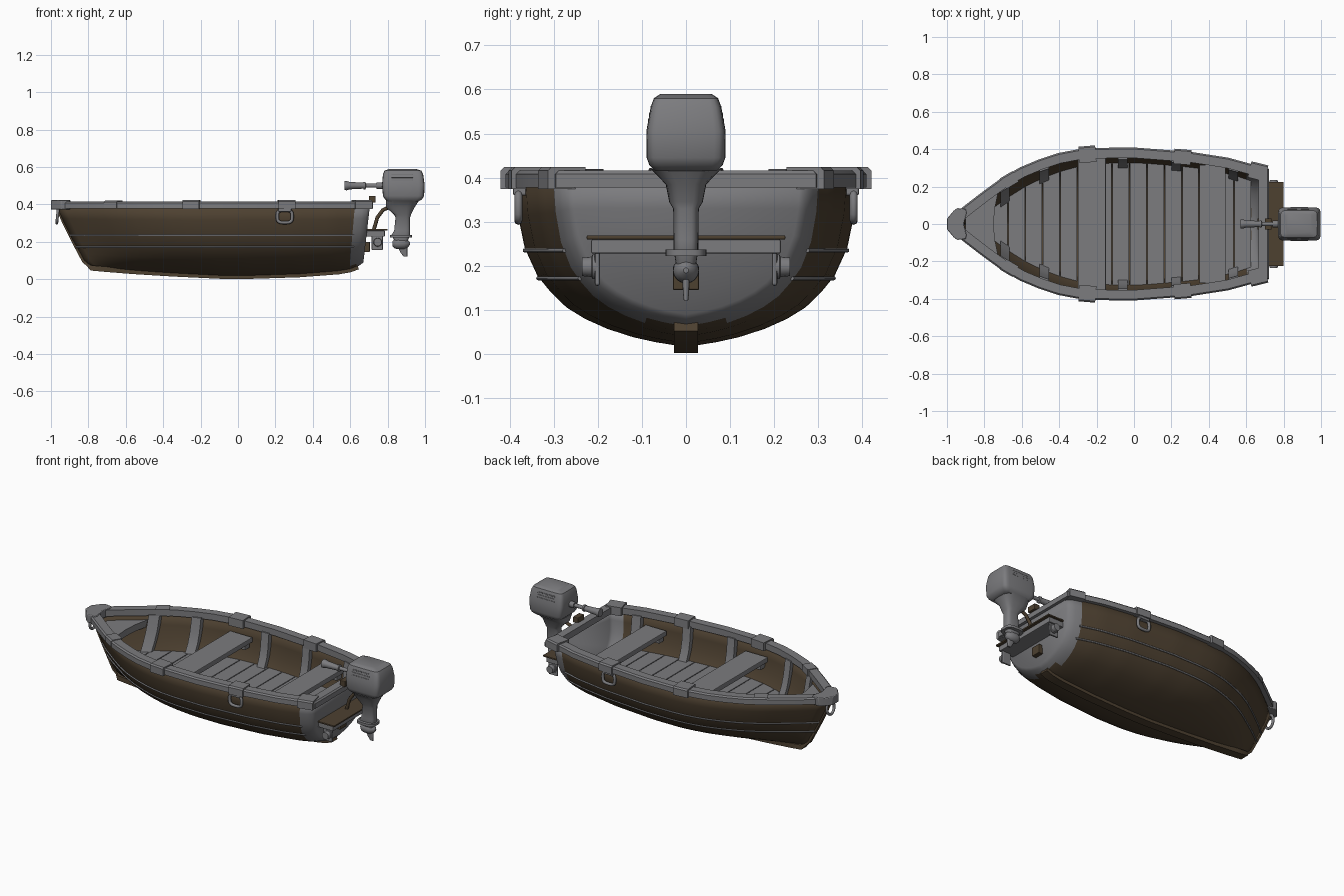
import bpy, bmesh, math
from mathutils import Vector

if "Cube" in bpy.data.objects:
    bpy.data.objects.remove(bpy.data.objects["Cube"])

def material(name, rgb):
    m = bpy.data.materials.new(name)
    m.use_nodes = True
    m.diffuse_color = (*rgb, 1)
    m.node_tree.nodes["Principled BSDF"].inputs["Base Color"].default_value = (*rgb, 1)
    return m

GREY = material("grey", (0.2, 0.2, 0.21))
BROWN = material("dark_brown", (0.075, 0.052, 0.03))

# ---- helpers ----
def link(name, data, *mats):
    ob = bpy.data.objects.new(name, data)
    bpy.context.collection.objects.link(ob)
    for m in mats:
        data.materials.append(m)
    return ob

def mesh(name, verts, faces, *mats, smooth=35, bevel=0):
    me = bpy.data.meshes.new(name)
    me.from_pydata(verts, [], faces)
    bm = bmesh.new()
    bm.from_mesh(me)
    bmesh.ops.remove_doubles(bm, verts=bm.verts, dist=1e-5)
    bmesh.ops.recalc_face_normals(bm, faces=bm.faces)
    bm.to_mesh(me)
    bm.free()
    ob = link(name, me, *mats)
    if bevel:
        mod = ob.modifiers.new("soft_edges", 'BEVEL')
        mod.width, mod.segments = bevel, 2
    if smooth:
        bpy.ops.object.select_all(action='DESELECT')
        bpy.context.view_layer.objects.active = ob
        ob.select_set(True)
        bpy.ops.object.shade_smooth_by_angle(angle=math.radians(smooth))
    return ob

def loft(name, rings, mat, closed=False, **kw):
    n = len(rings[0])
    faces = [(a * n + i, a * n + (i + 1) % n, b * n + (i + 1) % n, b * n + i)
             for a, b in zip(range(len(rings) - 1), range(1, len(rings))) for i in range(n)]
    if closed:
        a = (len(rings) - 1) * n
        faces += [(a + i, a + (i + 1) % n, (i + 1) % n, i) for i in range(n)]
    else:
        faces += [tuple(range(n)), tuple(range((len(rings) - 1) * n, len(rings) * n))]
    return mesh(name, [v for r in rings for v in r], faces, mat, **kw)

def prism(name, outline, z0, z1, mat, **kw):
    return loft(name, [[(x, y, z) for x, y in outline] for z in (z0, z1)], mat, **kw)

def box(name, x, y, z, mat, bevel=0.004):
    return prism(name, [(x[0], y[0]), (x[1], y[0]), (x[1], y[1]), (x[0], y[1])], *z, mat,
                 smooth=0, bevel=bevel)

def lathe(name, origin, axis, profile, mat, sides=16):
    q = Vector((0, 0, 1)).rotation_difference(Vector(axis))
    return loft(name, [[Vector(origin) + q @ Vector((r * math.cos(k * math.tau / sides),
                r * math.sin(k * math.tau / sides), h)) for k in range(sides)]
                for h, r in profile], mat)

def tube(name, pts, r, mat, closed=False):
    cu = bpy.data.curves.new(name, 'CURVE')
    cu.dimensions, cu.bevel_depth, cu.bevel_resolution, cu.use_fill_caps = '3D', r, 2, True
    sp = cu.splines.new('POLY')
    sp.points.add(len(pts) - 1)
    for p, c in zip(sp.points, pts):
        p.co = (*c, 1)
    sp.use_cyclic_u = closed
    return link(name, cu, mat)

def interp(table, x):
    if x <= table[0][0]:
        return table[0][1]
    for (a, u), (b, v) in zip(table, table[1:]):
        if x <= b:
            return u + (v - u) * (x - a) / (b - a)
    return table[-1][1]

# ---- hull shape ----
TOP, BOW, STERN = 0.39, -0.97, 0.70
WIDTH = [(-0.97, 0.012), (-0.9, 0.075), (-0.8, 0.152), (-0.7, 0.225), (-0.6, 0.283), (-0.5, 0.325),
         (-0.4, 0.358), (-0.3, 0.377), (-0.2, 0.385), (0, 0.387), (0.3, 0.364), (0.5, 0.333), (0.7, 0.278)]
KEEL = [(-0.97, 0.06), (-0.9, 0.053), (-0.75, 0.041), (-0.5, 0.028), (-0.2, 0.016), (0, 0.016),
        (0.3, 0.024), (0.55, 0.04), (0.62, 0.05), (0.67, 0.066), (0.7, 0.09)]
STEM = [(0.04, -0.74), (0.06, -0.785), (0.096, -0.825), (0.2, -0.88), (0.3, -0.93), (0.39, -0.968)]
SECTION = [(0, 0), (0.03, 0.18), (0.06, 0.31), (0.11, 0.46), (0.17, 0.59), (0.24, 0.7), (0.33, 0.79),
           (0.43, 0.87), (0.6, 0.945), (0.8, 0.985), (1, 1)]

def stern(z):
    return 0.66 + 0.045 * z / TOP

def hull_point(gx, h, f):
    zk = interp(KEEL, gx)
    z = zk + (TOP - zk) * h
    s = (gx - BOW) / (STERN - BOW)
    return (interp(STEM, z) * (1 - s) + stern(z) * s, interp(WIDTH, gx) * f, z)

def half_width(x, z):
    s = (x - interp(STEM, z)) / (stern(z) - interp(STEM, z))
    gx = BOW + s * (STERN - BOW)
    zk = interp(KEEL, gx)
    return interp(WIDTH, gx) * interp(SECTION, (z - zk) / (TOP - zk))

# ---- hull shell, grey around the rounded transom ----
N = 40
stations = [(BOW + (0.62 - BOW) * i / N, 1) for i in range(N + 1)] + [(0.66, 1), (0.685, 0.98), (STERN, 0.93)]
row = [(h, -f) for h, f in SECTION[:0:-1]] + SECTION
w = len(row)
verts = [hull_point(g, h, f * k) for g, k in stations for h, f in row]
faces = [(i * w + j, i * w + j + 1, (i + 1) * w + j + 1, (i + 1) * w + j)
         for i in range(len(stations) - 1) for j in range(w - 1)]
faces.append(tuple(range((len(stations) - 1) * w, len(stations) * w)))
hull = mesh("hull", verts, faces, BROWN, GREY, smooth=50)
for p in hull.data.polygons:
    p.material_index = int(max(hull.data.vertices[v].co.x for v in p.vertices) > 0.635)
shell = hull.modifiers.new("thickness", 'SOLIDIFY')
shell.thickness, shell.offset = 0.014, -1

# ---- keel and stem strip ----
line = [(interp(STEM, z) - 0.002, z) for z in (0.37, 0.3, 0.2, 0.12, 0.096, 0.075)]
line += [hull_point(g, 0, 0)[::2] for g, _ in KEEL[:-1]]
rings = []
for i, (x, z) in enumerate(line):
    d = Vector(line[min(i + 1, len(line) - 1)]) - Vector(line[max(i - 1, 0)])
    n = Vector((d.y, -d.x)).normalized() * (0.007 if i < 6 else 0.014)
    wy = 0.012 if i < 6 else 0.027
    rings.append([(x + k * n.x, y, z + k * n.y) for k, y in ((1, -wy), (1, wy), (-1, wy), (-1, -wy))])
loft("keel", rings, BROWN)

# ---- rub strakes ----
for z in (0.235, 0.172):
    x0 = interp(STEM, z)
    xs = [x0 + (0.62 - x0) * i / 40 for i in range(41)]
    for side in (-1, 1):
        tube("rub_strake", [(x, side * (half_width(x, z) + 0.002), z) for x in xs], 0.005, GREY)

# ---- gunwale rail, with wider caps on it ----
def rail(name, path, out, inn, z0, z1, closed=False):
    rings, n = [], len(path)
    for i, p in enumerate(path):
        a = path[i - 1] if i or closed else p
        b = path[(i + 1) % n] if i < n - 1 or closed else p
        na, nb = [Vector((-d[1], d[0])).normalized() if d[0] or d[1] else None
                  for d in ((p[0] - a[0], p[1] - a[1]), (b[0] - p[0], b[1] - p[1]))]
        m = ((na or nb) + (nb or na)).normalized()
        m /= max(m.dot(na or nb), 0.6)
        rings.append([(p[0] + m.x * k, p[1] + m.y * k, z) for k, z in
                      ((out, z0), (out, z1 - 0.008), (out - 0.008, z1), (-inn, z1), (-inn, z0))])
    return loft(name, rings, GREY, closed=closed)

rail("gunwale_rail", WIDTH + [(x, -y) for x, y in reversed(WIDTH)], 0.022, 0.034, 0.378, 0.416, True)
for x, half, wide, z0, z1 in ((-0.67, 0.033, 0.003, 0.38, 0.42), (-0.25, 0.045, 0.014, 0.374, 0.424),
                              (0.26, 0.045, 0.01, 0.374, 0.424), (0.665, 0.045, 0.014, 0.374, 0.424)):
    for side in (-1, 1):
        seg = [(x + side * k * half, side * interp(WIDTH, x + side * k * half)) for k in (-1, 1)]
        rail("gunwale_cap", seg, 0.022 + wide, 0.038 + wide, z0, z1)
prism("bow_cap", [(-1, -0.028), (-0.965, -0.07), (-0.945, -0.085), (-0.9, -0.08), (-0.895, -0.06),
                  (-0.91, 0), (-0.895, 0.06), (-0.9, 0.08), (-0.945, 0.085), (-0.965, 0.07), (-1, 0.028)],
      0.372, 0.422, GREY, bevel=0.004)

# ---- bow deck ----
xs = [-0.9, -0.86, -0.82, -0.77, -0.725]
edge = [(x, half_width(x, 0.315) - 0.006) for x in xs]
prism("bow_deck", edge + [(-0.745, 0.08), (-0.75, 0), (-0.745, -0.08)] + [(x, -y) for x, y in reversed(edge)],
      0.31, 0.35, GREY)

# ---- floor planks ----
FLOOR, step = 0.19, 0.093
for i in range(15):
    a, b = -0.765 + i * step, -0.765 + (i + 1) * step - 0.005
    ya, yb = [max(half_width(x, FLOOR - 0.015) - 0.008, 0.02) for x in (a, b)]
    prism("floor_plank", [(a, -ya), (b, -yb), (b, yb), (a, ya)], FLOOR - 0.015, FLOOR, GREY, smooth=0)

# ---- ribs ----
for x in (-0.69, -0.48, -0.06, 0.225, 0.53):
    for side in (-1, 1):
        rings = []
        for z in (FLOOR - 0.01, 0.24, 0.3, 0.385):
            ya, yb = half_width(x - 0.025, z), half_width(x + 0.025, z)
            rings.append([(x - 0.025, side * (ya - 0.008), z), (x + 0.025, side * (yb - 0.008), z),
                          (x + 0.025, side * (yb - 0.042), z), (x - 0.025, side * (ya - 0.042), z)])
        loft("rib", rings, GREY)

# ---- bench seats with end cleats ----
for a, b in ((-0.3, -0.15), (0.35, 0.49)):
    y = min(half_width(a, 0.3), half_width(b, 0.3)) - 0.01
    box("bench_seat", (a, b), (-y, y), (0.3, 0.33), GREY)
    for side in (-1, 1):
        ys = sorted((side * (y - 0.05), side * (y - 0.005)))
        box("seat_cleat", (a + 0.015, b - 0.015), ys, (0.265, 0.3), GREY)

# ---- mooring rings ----
for side in (-1, 1):
    ring = [(0.25 + 0.04 * math.copysign(abs(math.cos(t)) ** 0.6, math.cos(t)), side * 0.38,
             0.335 + 0.033 * math.copysign(abs(math.sin(t)) ** 0.6, math.sin(t)))
            for t in [k * math.tau / 20 for k in range(20)]]
    tube("side_ring", ring, 0.009, GREY, True)
    box("side_ring_mount", (0.215, 0.285), sorted((side * 0.36, side * 0.392)), (0.36, 0.38), GREY)
tube("bow_ring", [(-0.965 + 0.004 * math.sin(k * math.tau / 20), 0.035 * math.cos(k * math.tau / 20),
                   0.34 + 0.04 * math.sin(k * math.tau / 20)) for k in range(20)], 0.008, GREY, True)

# ---- stern step ----
box("stern_step", (0.69, 0.8), (-0.225, 0.225), (0.26, 0.269), BROWN, 0.002)
box("step_beam", (0.68, 0.785), (-0.215, 0.215), (0.228, 0.26), GREY)
for side in (-1, 1):
    box("step_bracket", (0.715, 0.775), sorted((side * 0.195, side * 0.207)), (0.155, 0.232), GREY, 0.005)
    lathe("step_roller", (0.747, side * 0.2, 0.198), (0, side, 0),
          [(0, 0.028), (0.012, 0.028), (0.014, 0.023), (0.036, 0.021)], GREY)
box("lower_mount", (0.66, 0.705), (-0.03, 0.03), (0.145, 0.2), BROWN)
box("motor_clamp", (0.7, 0.735), (-0.03, 0.03), (0.41, 0.445), BROWN)
tube("clamp_arm", [(0.82, 0, 0.39), (0.775, 0, 0.37), (0.745, 0, 0.33), (0.725, 0, 0.26)], 0.01, BROWN)

# ---- outboard motor ----
def body(name, sections, mat, power=0.4):
    rings = []
    for z, x0, x1, hy in sections:
        cs = [(math.cos(k * math.tau / 24), math.sin(k * math.tau / 24)) for k in range(24)]
        rings.append([((x0 + x1) / 2 + (x1 - x0) / 2 * math.copysign(abs(c) ** power, c),
                       hy * math.copysign(abs(s) ** power, s), z) for c, s in cs])
    return loft(name, rings, mat)

cowl = [(0.415, 0.8, 0.965, 0.07), (0.428, 0.785, 0.985, 0.083), (0.445, 0.775, 0.995, 0.089),
        (0.505, 0.77, 0.998, 0.09), (0.56, 0.775, 0.99, 0.08), (0.58, 0.783, 0.98, 0.073), (0.59, 0.81, 0.95, 0.058)]
body("motor_cowl", cowl, GREY, 0.25)
body("motor_leg", [(0.42, 0.79, 0.967, 0.08), (0.385, 0.79, 0.945, 0.046), (0.345, 0.835, 0.925, 0.038),
                   (0.33, 0.842, 0.92, 0.029), (0.26, 0.835, 0.92, 0.028), (0.235, 0.82, 0.92, 0.028),
                   (0.2, 0.84, 0.905, 0.022)], GREY, 0.6)
body("splash_plate", [(0.222, 0.812, 0.93, 0.046), (0.237, 0.812, 0.93, 0.046)], GREY, 0.6)
lathe("gear_case", (0.825, 0, 0.19), (1, 0, 0),
      [(0, 0.012), (0.012, 0.025), (0.03, 0.03), (0.065, 0.029), (0.085, 0.018), (0.095, 0.006)], GREY)
body("skeg", [(0.18, 0.85, 0.905, 0.009), (0.14, 0.87, 0.905, 0.007), (0.122, 0.885, 0.905, 0.005)], GREY, 0.7)
for z in (0.53, 0.545, 0.56):
    y = interp([(s[0], s[3]) for s in cowl], z)
    for side in (-1, 1):
        box("cowl_louvre", (0.82, 0.935), sorted((side * (y - 0.006), side * (y + 0.001))), (z - 0.003, z + 0.003), GREY, 0.001)
lathe("tiller", (0.57, 0, 0.5), (1, 0, 0), [(0, 0.024), (0.012, 0.025), (0.025, 0.02), (0.1, 0.016),
      (0.102, 0.02), (0.112, 0.02), (0.114, 0.011), (0.17, 0.011), (0.171, 0.018), (0.215, 0.018)], GREY)
